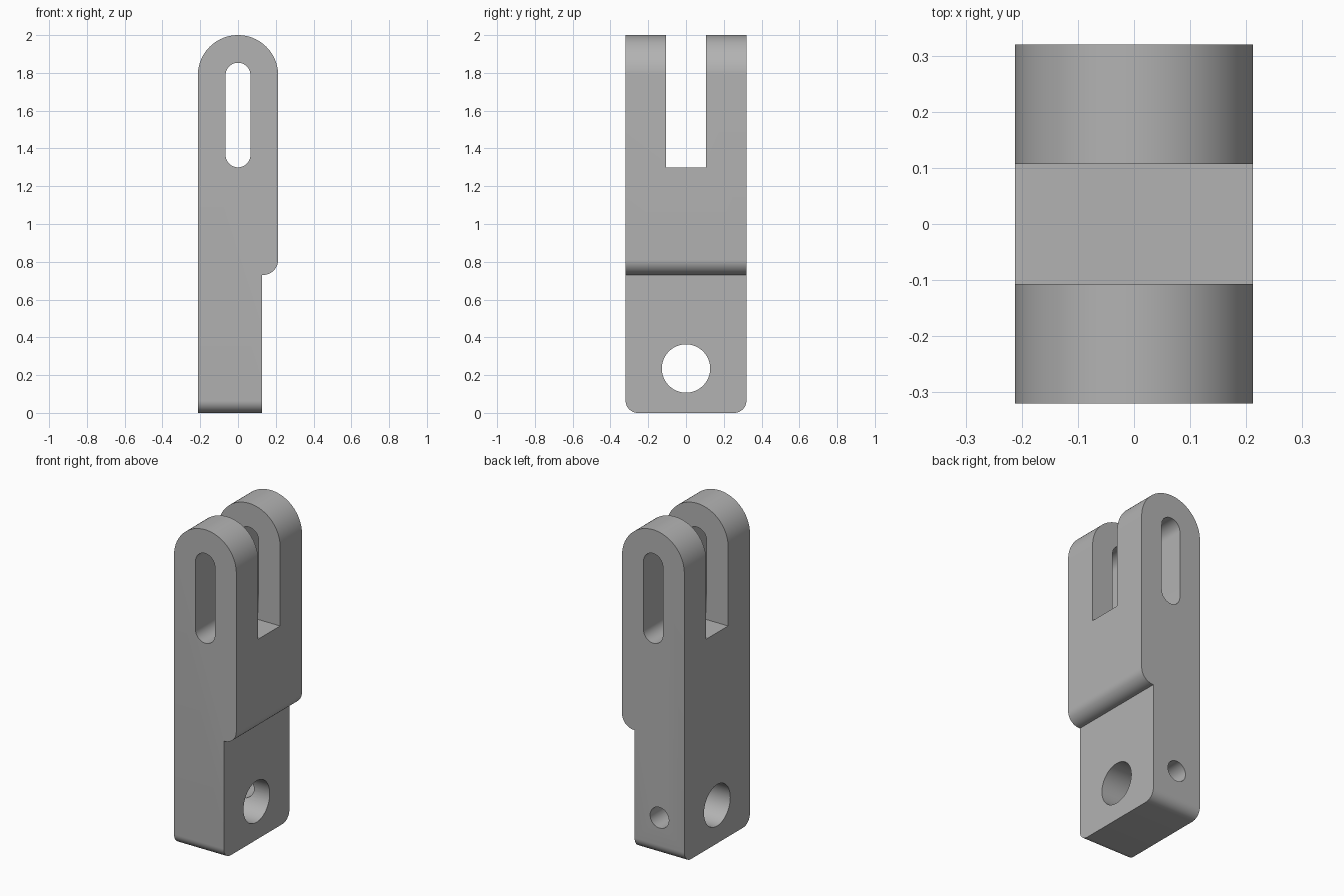
import bpy, bmesh
from math import sin, cos, pi, radians

if "Cube" in bpy.data.objects:
    bpy.data.objects.remove(bpy.data.objects["Cube"], do_unlink=True)

HALF_X, HALF_Y, TOP = 0.2125, 0.32, 2.0
ARC_Z = TOP - HALF_X          # centre height of the rounded top
STEP_X, STEP_Z, STEP_R = 0.127, 0.73, 0.08
HOLE_Z = 0.235
SLOT_Z = 1.30                 # floor of the fork and of the pin slot

metal = bpy.data.materials.new("plain grey metal")
metal.use_nodes = True
grey = (0.45, 0.45, 0.45, 1)
metal.diffuse_color = grey
metal.node_tree.nodes["Principled BSDF"].inputs["Base Color"].default_value = grey


def arc(cx, cz, r, start, end, n):
    angles = [radians(start + (end - start) * i / n) for i in range(n + 1)]
    return [(cx + r * cos(a), cz + r * sin(a)) for a in angles]


def prism(name, outline, axis, low, high, corner=0):
    """Extrude a 2D outline (horizontal, z) along the x or y axis."""
    bm = bmesh.new()
    place = (lambda u, z: (low, u, z)) if axis == "x" else (lambda u, z: (u, low, z))
    face = bm.faces.new([bm.verts.new(place(u, z)) for u, z in outline])
    geom = bmesh.ops.extrude_face_region(bm, geom=[face])["geom"]
    move = (high - low, 0, 0) if axis == "x" else (0, high - low, 0)
    bmesh.ops.translate(bm, vec=move, verts=[g for g in geom if isinstance(g, bmesh.types.BMVert)])
    if corner:
        # round the two bottom edges that run along x
        edges = [e for e in bm.edges if all(abs(v.co.z) < 1e-5 for v in e.verts)
                 and abs(e.verts[0].co.y - e.verts[1].co.y) < 1e-5]
        bmesh.ops.bevel(bm, geom=edges, offset=corner, segments=10, profile=0.5, affect="EDGES")
    bmesh.ops.recalc_face_normals(bm, faces=bm.faces)
    mesh = bpy.data.meshes.new(name)
    bm.to_mesh(mesh)
    bm.free()
    mesh.materials.append(metal)
    obj = bpy.data.objects.new(name, mesh)
    bpy.context.collection.objects.link(obj)
    return obj


# Main body: round top, stepped tongue at the bottom
outline = [(-HALF_X, 0), (STEP_X, 0), (STEP_X, STEP_Z)]
outline += arc(HALF_X - STEP_R, STEP_Z + STEP_R, STEP_R, -90, 0, 12)
outline += arc(0, ARC_Z, HALF_X, 0, 180, 48)
body = prism("fork_link_body", outline, "y", -HALF_Y, HALF_Y, corner=0.065)

# Cutters: fork gap, long pin slot, cross hole, small blind hole from the back
gap = [(-0.107, SLOT_Z), (0.107, SLOT_Z), (0.107, 2.2), (-0.107, 2.2)]
r = 0.066
slot = arc(0, ARC_Z, r, 0, 180, 24) + arc(0, SLOT_Z + r, r, 180, 360, 24)
cutters = [
    prism("fork_gap_cutter", gap, "x", -0.5, 0.5),
    prism("pin_slot_cutter", slot, "y", -0.5, 0.5),
    prism("cross_hole_cutter", arc(0, HOLE_Z, 0.128, 0, 352.5, 47), "x", -0.5, 0.5),
    prism("back_hole_cutter", arc(-0.043, HOLE_Z, 0.064, 0, 348.75, 31), "y", 0.02, 0.5),
]

bpy.ops.object.select_all(action="DESELECT")
body.select_set(True)
bpy.context.view_layer.objects.active = body
for cutter in cutters:
    cutter.hide_render = True
    cut = body.modifiers.new("cut", "BOOLEAN")
    cut.operation = "DIFFERENCE"
    cut.solver = "EXACT"
    cut.object = cutter
    bpy.ops.object.modifier_apply(modifier=cut.name)
    bpy.data.objects.remove(cutter, do_unlink=True)

bpy.ops.object.shade_smooth_by_angle(angle=radians(30))
